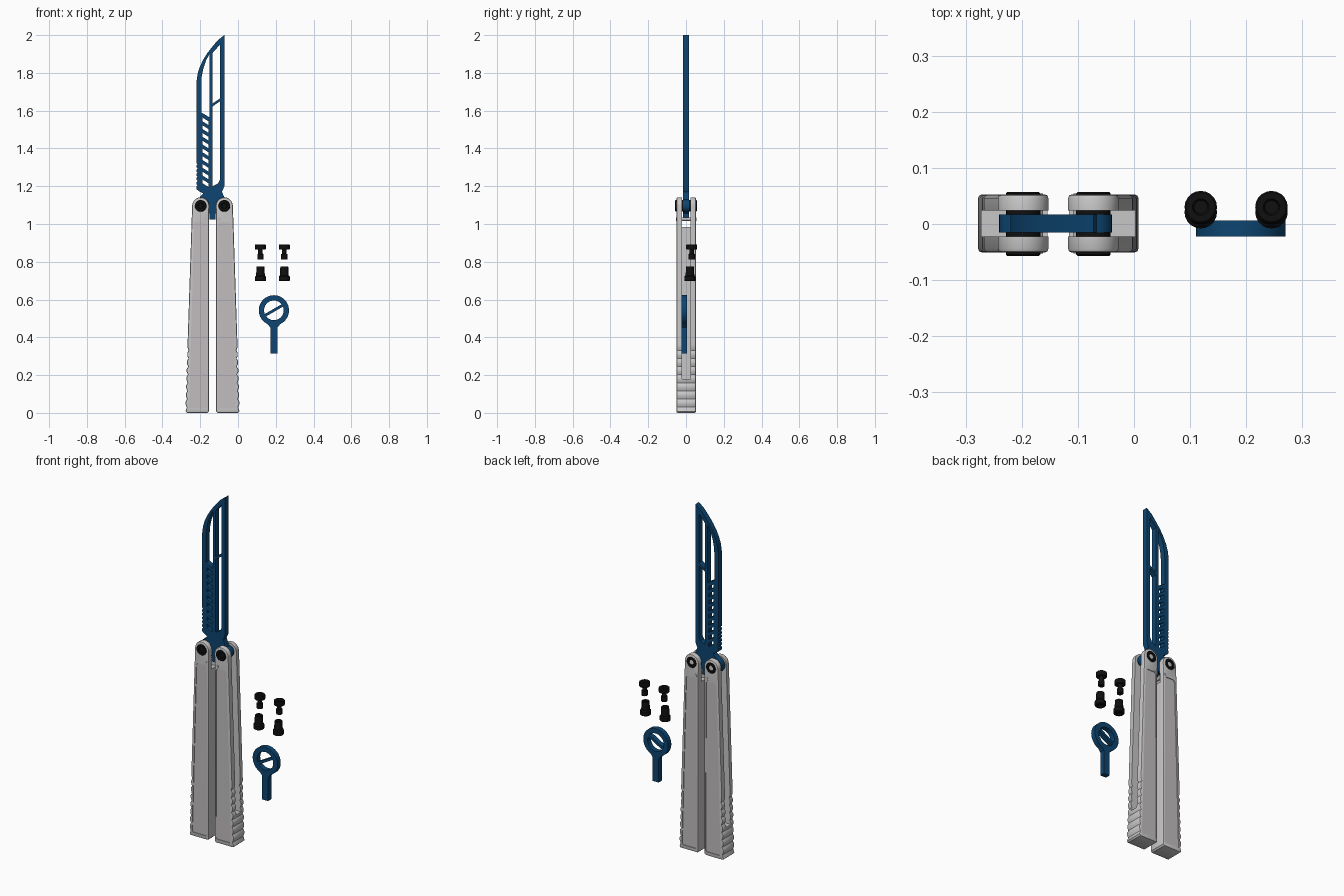
import bpy, bmesh
from math import sin, cos, radians

cube = bpy.data.objects.get("Cube")
if cube:
    bpy.data.objects.remove(cube)


def material(name, color):
    mat = bpy.data.materials.new(name)
    mat.use_nodes = True
    mat.diffuse_color = (*color, 1)
    shader = next(n for n in mat.node_tree.nodes if n.type == 'BSDF_PRINCIPLED')
    shader.inputs["Base Color"].default_value = (*color, 1)
    return mat


BLUE = material("deep blue", (0.004, 0.06, 0.165))
SILVER = material("silver grey", (0.58, 0.57, 0.57))
PANEL = material("warm grey", (0.54, 0.51, 0.52))
BLACK = material("black", (0.005, 0.005, 0.005))

MID = -0.135      # centre line between the two handles
REACH = 0.0625    # pivot distance from that line
PIVOT_Z = 1.096


def arc(cx, cz, r, start, end, steps=14):
    angles = [radians(start + (end - start) * i / steps) for i in range(steps + 1)]
    return [(cx + r * cos(a), cz + r * sin(a)) for a in angles]


def select(obj):
    bpy.ops.object.select_all(action='DESELECT')
    obj.select_set(True)
    bpy.context.view_layer.objects.active = obj


def add_mesh(name, bm, *mats):
    bmesh.ops.recalc_face_normals(bm, faces=bm.faces)
    mesh = bpy.data.meshes.new(name)
    bm.to_mesh(mesh)
    bm.free()
    for m in mats:
        mesh.materials.append(m)
    obj = bpy.data.objects.new(name, mesh)
    bpy.context.collection.objects.link(obj)
    return obj


def smooth(obj):
    select(obj)
    bpy.ops.object.shade_smooth_by_angle(angle=radians(35))


def plate(name, loops, y, thickness, mat):
    """Flat plate with holes, standing in the xz plane."""
    curve = bpy.data.curves.new(name, 'CURVE')
    curve.dimensions, curve.fill_mode = '2D', 'BOTH'
    curve.extrude = thickness / 2
    for loop in loops:
        spline = curve.splines.new('POLY')
        spline.points.add(len(loop) - 1)
        for p, (x, z) in zip(spline.points, loop):
            p.co = (x, z, 0, 1)
        spline.use_cyclic_u = True
    curve.materials.append(mat)
    obj = bpy.data.objects.new(name, curve)
    bpy.context.collection.objects.link(obj)
    obj.location.y = y
    obj.rotation_euler.x = radians(90)
    select(obj)
    bpy.ops.object.convert(target='MESH')
    smooth(bpy.context.object)


def prism(name, loop, y0, y1, bevel=0, *mats):
    """Outline in xz extruded along y, with its two rims bevelled."""
    bm = bmesh.new()
    face = bm.faces.new([bm.verts.new((x, y0, z)) for x, z in loop])
    out = bmesh.ops.extrude_face_region(bm, geom=[face])
    verts = [g for g in out["geom"] if isinstance(g, bmesh.types.BMVert)]
    bmesh.ops.translate(bm, verts=verts, vec=(0, y1 - y0, 0))
    if bevel:
        rims = [e for e in bm.edges if abs(e.verts[0].co.y - e.verts[1].co.y) < 1e-5]
        bmesh.ops.bevel(bm, geom=rims, offset=bevel, segments=2, profile=0.5, affect='EDGES')
    return add_mesh(name, bm, *mats)


def carve(obj, cutter):
    mod = obj.modifiers.new("cut", 'BOOLEAN')
    mod.operation, mod.solver, mod.object = 'DIFFERENCE', 'EXACT', cutter
    select(obj)
    bpy.ops.object.modifier_apply(modifier=mod.name)
    bpy.data.objects.remove(cutter)


def lathe(name, profile, location, turn=0, steps=20):
    """Round part turned from (radius, height) pairs."""
    bm = bmesh.new()
    verts = [bm.verts.new((r, 0, h)) for r, h in profile]
    edges = [bm.edges.new(pair) for pair in zip(verts, verts[1:])]
    bmesh.ops.spin(bm, geom=verts + edges, axis=(0, 0, 1), cent=(0, 0, 0),
                   angle=radians(360), steps=steps)
    bmesh.ops.remove_doubles(bm, verts=bm.verts, dist=1e-5)
    obj = add_mesh(name, bm, BLACK)
    obj.location = location
    obj.rotation_euler.x = radians(turn)
    smooth(obj)


def handle(name, s):
    def side(points):
        return [(MID + s * u, z) for u, z in points]

    # tapered outline with a rounded pivot end and a scalloped grip
    outline = [(0.019, 0.008), (0.027, 0), (0.135, 0), (0.143, 0.008)]
    for i in range(8):
        z = 0.03 + i * 0.043
        u = 0.143 - 0.033 * z
        outline += [(u - 0.006, z), (u, z + 0.015), (u, z + 0.03)]
    outline += [(0.11, 1.03)] + arc(REACH, PIVOT_Z, 0.045, 0, 180, 20) + [(0.019, 1.03)]
    body = prism(name, side(outline), -0.051, 0.053, 0.007, SILVER, PANEL)

    # channel for the blade, open outward and through at the top
    channel = [(0.045, 0.18), (0.2, 0.18), (0.2, 1.2), (-0.02, 1.2), (-0.02, 0.985), (0.045, 0.985)]
    carve(body, prism("channel_cutter", side(channel), -0.022, 0.024))

    # shallow recessed panel on both faces
    recess = [(0.034, 0.022), (0.118, 0.022), (0.124, 0.03), (0.097, 1.0),
              (0.088, 1.012), (0.038, 1.012), (0.03, 1.0), (0.028, 0.03)]
    for y0, y1 in ((-0.08, -0.047), (0.049, 0.08)):
        carve(body, prism("panel_cutter", side(recess), y0, y1))
    for f in body.data.polygons:
        if abs(f.normal.y) > 0.99 and 0.045 < abs(f.center.y - 0.001) < 0.0495:
            f.material_index = 1
    smooth(body)

    # pivot bolt with a socket in each end, and the small stop pin
    px = MID + s * REACH
    lathe(name + "_pivot", [(0, -0.052), (0.013, -0.052), (0.016, -0.057), (0.028, -0.057),
                            (0.031, -0.054), (0.031, 0.054), (0.028, 0.057), (0.016, 0.057),
                            (0.013, 0.052), (0, 0.052)], (px, 0, PIVOT_Z), 90)
    pin = arc(MID + s * 0.036, 1.026, 0.009, 0, 330, 11)
    prism(name + "_stop_pin", pin, -0.0525, 0.0545, 0, PANEL)


handle("right_handle", -1)
handle("left_handle", 1)

# blade outline: spine, tang lobes, thumb notches, curved edge
blade = [(-0.072, 2.0), (-0.072, 1.2), (-0.085, 1.17)]
blade += arc(MID + REACH, PIVOT_Z, 0.033, 80, -110)
blade += [(-0.118, 1.055), (-0.118, 1.025), (-0.152, 1.025), (-0.152, 1.055)]
blade += arc(MID - REACH, PIVOT_Z, 0.043, -70, -260)
blade += [(-0.185, 1.162), (-0.205, 1.172), (-0.22, 1.185)]
for i in range(6):
    z = 1.2 + i * 0.022
    blade += [(-0.22, z), (-0.214, z + 0.006), (-0.22, z + 0.012)]
blade += [(-0.22, 1.75), (-0.214, 1.795), (-0.203, 1.83), (-0.186, 1.867),
          (-0.163, 1.904), (-0.135, 1.94), (-0.105, 1.975)]

windows = [
    [(-0.151, 1.9), (-0.168, 1.868), (-0.183, 1.825), (-0.192, 1.78), (-0.194, 1.74),
     (-0.194, 1.59), (-0.151, 1.565)],
    [(-0.135, 1.905), (-0.095, 1.95), (-0.095, 1.665), (-0.135, 1.638)],
    [(-0.135, 1.622), (-0.095, 1.65), (-0.095, 1.235), (-0.105, 1.215), (-0.135, 1.2)],
]
for i in range(9):
    z = 1.195 + i * 0.041
    windows.append([(-0.187, z + 0.02), (-0.155, z), (-0.155, z + 0.02), (-0.187, z + 0.04)])
plate("blade", [blade] + windows, 0.001, 0.032, BLUE)

# loose key: ring with a slanted bar across its hole, and a stem
KX, KZ = 0.19, 0.543
ring = arc(KX, KZ, 0.08, -65, 245, 40)
stem = [(KX - 0.019, 0.452), (KX - 0.019, 0.315), (KX + 0.019, 0.315), (KX + 0.019, 0.452)]
plate("key", [ring + stem, arc(KX, KZ, 0.052, 38, 202), arc(KX, KZ, 0.052, 218, 382)],
      -0.008, 0.029, BLUE)

# loose screws above their threaded sleeves
for name, x in (("right", 0.119), ("left", 0.245)):
    lathe(name + "_screw", [(0, 0.813), (0.017, 0.813), (0.017, 0.84), (0.012, 0.843),
                            (0.012, 0.865), (0.027, 0.865), (0.029, 0.868), (0.029, 0.889),
                            (0.026, 0.892), (0.015, 0.892), (0.012, 0.884), (0, 0.884)],
          (x, 0.03, 0))
    lathe(name + "_sleeve", [(0, 0.705), (0.012, 0.705), (0.014, 0.697), (0.026, 0.697),
                             (0.029, 0.7), (0.029, 0.722), (0.023, 0.728), (0.021, 0.774),
                             (0.019, 0.776), (0.012, 0.776), (0.012, 0.74), (0, 0.74)],
          (x, 0.021, 0))
